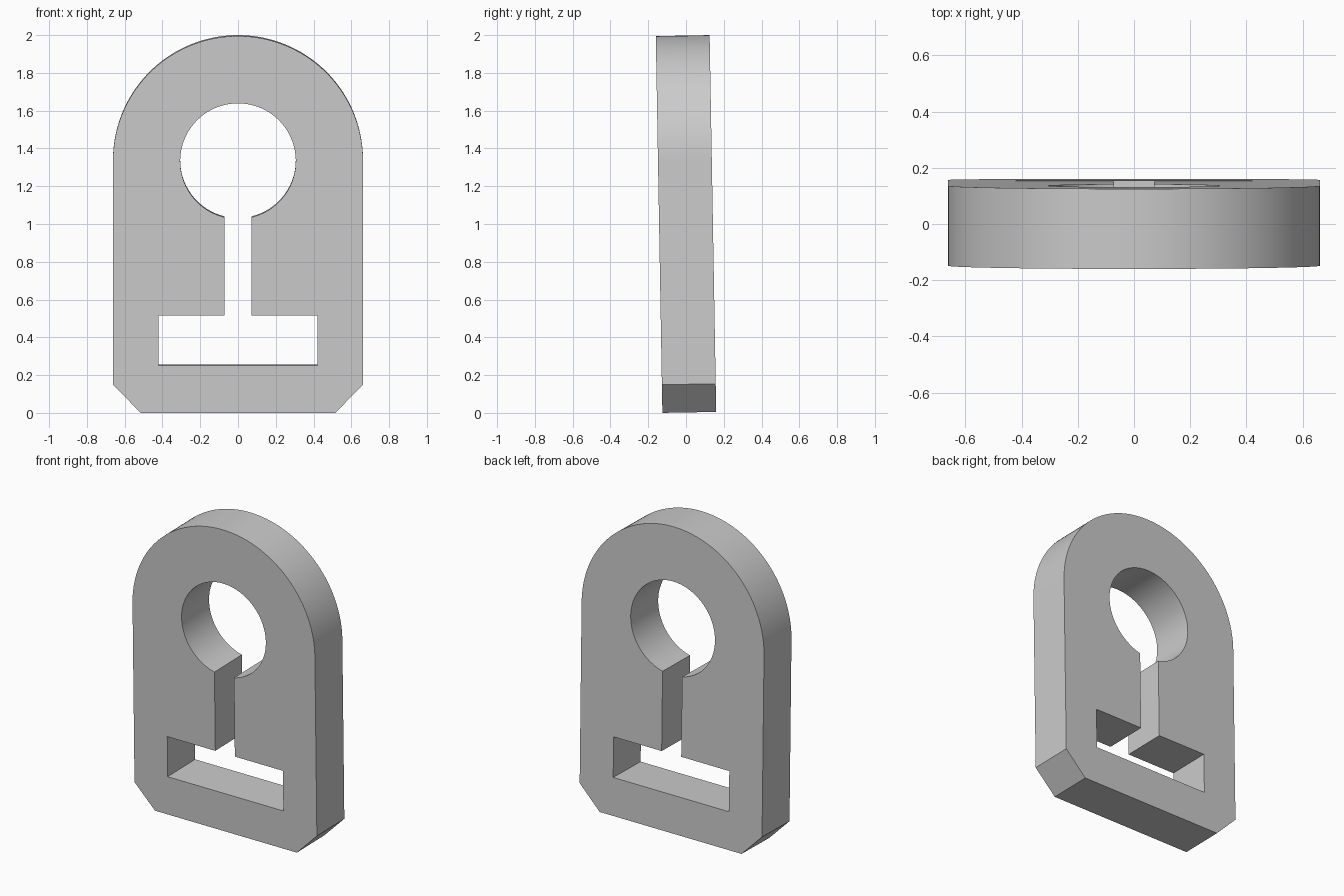
import bpy
import bmesh
import math
from mathutils import Vector

if "Cube" in bpy.data.objects:
    bpy.data.objects.remove(bpy.data.objects["Cube"], do_unlink=True)

LENGTH, THICK, TILT = 1.995, 0.285, math.radians(1.0)
HALF_W, CENTRE = 0.662, 1.333
HOLE_R, NECK = 0.306, 0.071


def arc(radius, start, end, steps):
    """Points of an arc around the shared centre of the hole and rounded top."""
    angles = [start + (end - start) * i / steps for i in range(steps + 1)]
    return [(radius * math.cos(a), CENTRE + radius * math.sin(a)) for a in angles]


def add_loop(bm, points):
    """Closed outline on the front plane, centred on the plate's middle."""
    verts = [bm.verts.new((x, -THICK / 2, z - LENGTH / 2)) for x, z in points]
    return [bm.edges.new((v, verts[i - 1])) for i, v in enumerate(verts)]


# Outline: rounded top, straight sides, chamfered bottom corners
outline = arc(HALF_W, 0, math.pi, 72)
outline += [(-HALF_W, 0.149), (-0.515, 0), (0.515, 0), (HALF_W, 0.149)]

# Opening: round hole, narrow neck and wide slot in one cut
gap = math.asin(NECK / HOLE_R)
opening = arc(HOLE_R, -math.pi / 2 + gap, 1.5 * math.pi - gap, 72)
opening += [(-NECK, 0.515), (-0.42, 0.515), (-0.42, 0.25),
            (0.42, 0.25), (0.42, 0.515), (NECK, 0.515)]

# Fill between the outlines and extrude to the plate thickness
bm = bmesh.new()
edges = add_loop(bm, outline) + add_loop(bm, opening)
bmesh.ops.triangle_fill(bm, edges=edges, use_beauty=True, normal=Vector((0, -1, 0)))
extruded = bmesh.ops.extrude_face_region(bm, geom=bm.faces[:], use_keep_orig=True)
moved = [g for g in extruded["geom"] if isinstance(g, bmesh.types.BMVert)]
bmesh.ops.translate(bm, verts=moved, vec=(0, THICK, 0))
bmesh.ops.recalc_face_normals(bm, faces=bm.faces[:])

mesh = bpy.data.meshes.new("slotted_plate")
bm.to_mesh(mesh)
bm.free()
plate = bpy.data.objects.new("slotted_plate", mesh)
bpy.context.collection.objects.link(plate)

# The plate leans slightly towards the front
plate.location = (0, 0, 1)
plate.rotation_euler = (TILT, 0, 0)

# Plain grey material
grey = bpy.data.materials.new("light_grey")
grey.use_nodes = True
grey.diffuse_color = (0.6, 0.6, 0.6, 1)
grey.node_tree.nodes["Principled BSDF"].inputs["Base Color"].default_value = (0.6, 0.6, 0.6, 1)
mesh.materials.append(grey)

# Smooth curved walls, sharp rims
bpy.ops.object.select_all(action="DESELECT")
plate.select_set(True)
bpy.context.view_layer.objects.active = plate
bpy.ops.object.shade_smooth_by_angle(angle=math.radians(30))
